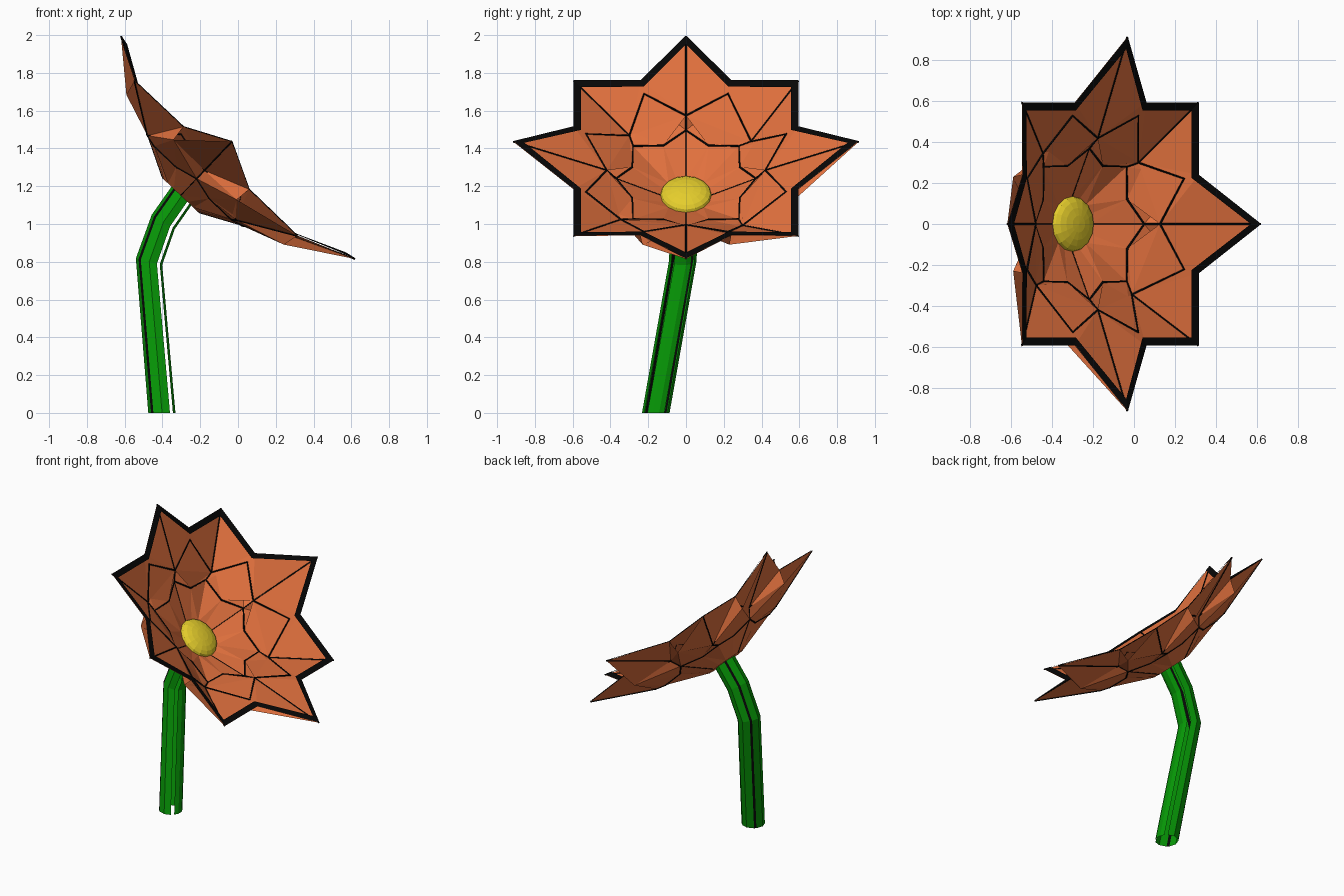
import bpy, bmesh
from math import cos, sin, radians, pi
from mathutils import Matrix, Vector

cube = bpy.data.objects.get("Cube")
if cube:
    bpy.data.objects.remove(cube)


def material(name, rgb):
    m = bpy.data.materials.new(name)
    m.use_nodes = True
    m.diffuse_color = (*rgb, 1)
    bsdf = m.node_tree.nodes["Principled BSDF"]
    bsdf.inputs["Base Color"].default_value = (*rgb, 1)
    bsdf.inputs["Roughness"].default_value = 0.8
    return m


orange = material("petal orange", (0.76, 0.165, 0.048))
black = material("outline black", (0.002, 0.002, 0.002))
green = material("stem green", (0.002, 0.31, 0.002))
yellow = material("centre yellow", (0.78, 0.61, 0.025))


def mesh_object(name, verts, faces, *mats):
    me = bpy.data.meshes.new(name)
    me.from_pydata(verts, [], faces)
    for m in mats:
        me.materials.append(m)
    ob = bpy.data.objects.new(name, me)
    bpy.context.collection.objects.link(ob)
    return ob


# Blossom frame: u runs down the slope, v sideways, n out of the cup
U, V, N = Vector((0.725, 0, -0.69)), Vector((0, 1, 0)), Vector((0.69, 0, 0.725))
HEART = Vector((0, 0, 1.405)) - 0.045 * U
COUNT = 16


def place(p):
    return HEART + p[0] * U + p[1] * V + p[2] * N


def star(cardinal, between, diagonal):
    """Sixteen points with fourfold symmetry; each argument is (u, v, n)."""
    a, b, n = between
    eighth = [cardinal, between, diagonal, (b, a, n)]
    return [Matrix.Rotation(q * pi / 2, 3, "Z") @ Vector(p)
            for q in range(4) for p in eighth]


rim = star((0.915, 0, 0), (0.595, 0.24, -0.12), (0.595, 0.595, -0.122))
rim[0].x, rim[8].x = 0.9, -0.81
ridge_end, ridge_end_diagonal = (0.42, 0, -0.21), (0.345, 0.30, -0.285)
fold = star(ridge_end, (0.575, 0.23, -0.205), ridge_end_diagonal)
crease = star(ridge_end, (0.53, 0.222, -0.155), ridge_end_diagonal)
inner = star((0.37, 0, -0.27), (0.284, 0.12, -0.30), (0.28, 0.28, -0.30))
base = [Vector((0.13 * cos(k * pi / 8), 0.13 * sin(k * pi / 8), -0.393))
        for k in range(COUNT)]

# Petals: a closed inner cup from the pointed rim to the base, and behind it
# the leading edge of each petal tucked down to the fold
rings = [rim, fold, inner, base]
faces = []
for r in range(3):
    for k in range(COUNT):
        j = (k + 1) % COUNT
        o0, o1 = r * COUNT + k, r * COUNT + j
        i0, i1 = o0 + COUNT, o1 + COUNT
        if r == 0:
            faces.append((o1, i1, i0))
            if k % 2 == 0:
                faces.append((o0, o1, i0))
            else:
                faces += [(o0, o1, i1), (o0, i1, i0 - 1), (i0 - 1, i1, i0 + COUNT)]
        elif k % 2:
            faces += [(o0, o1, i1), (o0, i1, i0)]
        else:
            faces += [(o0, o1, i0), (o1, i1, i0)]
faces.append(tuple(range(3 * COUNT, 4 * COUNT)))
mesh_object("petals", [place(p) for ring in rings for p in ring], faces, orange)

# Black border lying just above the rim
lift = Vector((0, 0, 0.004))
border = [p + lift for p in rim]
border += [Vector((p.x * 0.935, p.y * 0.935, p.z - 0.008)) for p in rim]
mesh_object("rim_border", [place(p) for p in border],
            [(k, (k + 1) % COUNT, (k + 1) % COUNT + COUNT, k + COUNT)
             for k in range(COUNT)], black)


# Thin black crease lines
def crease_lines(name, paths, radius, closed=False):
    cu = bpy.data.curves.new(name, "CURVE")
    cu.dimensions = "3D"
    cu.bevel_depth = radius
    cu.bevel_resolution = 0
    for path in paths:
        sp = cu.splines.new("POLY")
        sp.points.add(len(path) - 1)
        sp.use_cyclic_u = closed
        for pt, p in zip(sp.points, path):
            pt.co = (*place(p), 1)
    cu.materials.append(black)
    ob = bpy.data.objects.new(name, cu)
    bpy.context.collection.objects.link(ob)


crease_lines("star_creases", [crease, inner], 0.006, True)
crease_lines("petal_ridges",
             [[rim[k], fold[k], inner[k]] for k in range(0, COUNT, 2)], 0.005)
crease_lines("throat_lines",
             [[inner[k], base[k]] for k in range(0, COUNT, 4)], 0.003)

# Flower centre: low faceted dome
bm = bmesh.new()
bmesh.ops.create_uvsphere(bm, u_segments=16, v_segments=10, radius=0.135)
bmesh.ops.delete(bm, geom=[v for v in bm.verts if v.co.z < -0.01], context="VERTS")
frame = Matrix((U, V, N)).transposed().to_4x4()
bmesh.ops.transform(bm, verts=bm.verts, matrix=Matrix.Translation(
    place((0, 0, -0.388))) @ frame @ Matrix.Diagonal((1, 1, 0.35, 1)))
centre = mesh_object("flower_centre", [], [], yellow)
bm.to_mesh(centre.data)
bm.free()

# Stem: bent tube, split lengthwise so a front strip stands apart
stations = [((-0.402, -0.16, 0), 0), ((-0.47, -0.018, 0.80), 14),
            ((-0.395, -0.005, 1.01), 32), ((-0.29, 0, 1.16), 42)]


def stem_part(name, angles, black_spans=()):
    verts, quads = [], []
    n = len(angles)
    for s, (c, tilt) in enumerate(stations):
        rot = Matrix.Rotation(radians(tilt), 3, "Y")
        for a in angles:
            p = Vector((cos(radians(a)), sin(radians(a)), 0)) * 0.073
            verts.append(Vector(c) + rot @ p)
        if s:
            quads += [((s - 1) * n + i, (s - 1) * n + i + 1, s * n + i + 1, s * n + i)
                      for i in range(n - 1)]
    ob = mesh_object(name, verts, quads, green, black)
    for i, poly in enumerate(ob.data.polygons):
        poly.material_index = int(i % (n - 1) in black_spans)


stem_part("stem", [55, 90, 129, 141, 180, 217, 231, 270, 305], (2, 5))
stem_part("stem_front_strip", [-38, -14, 14, 38])
